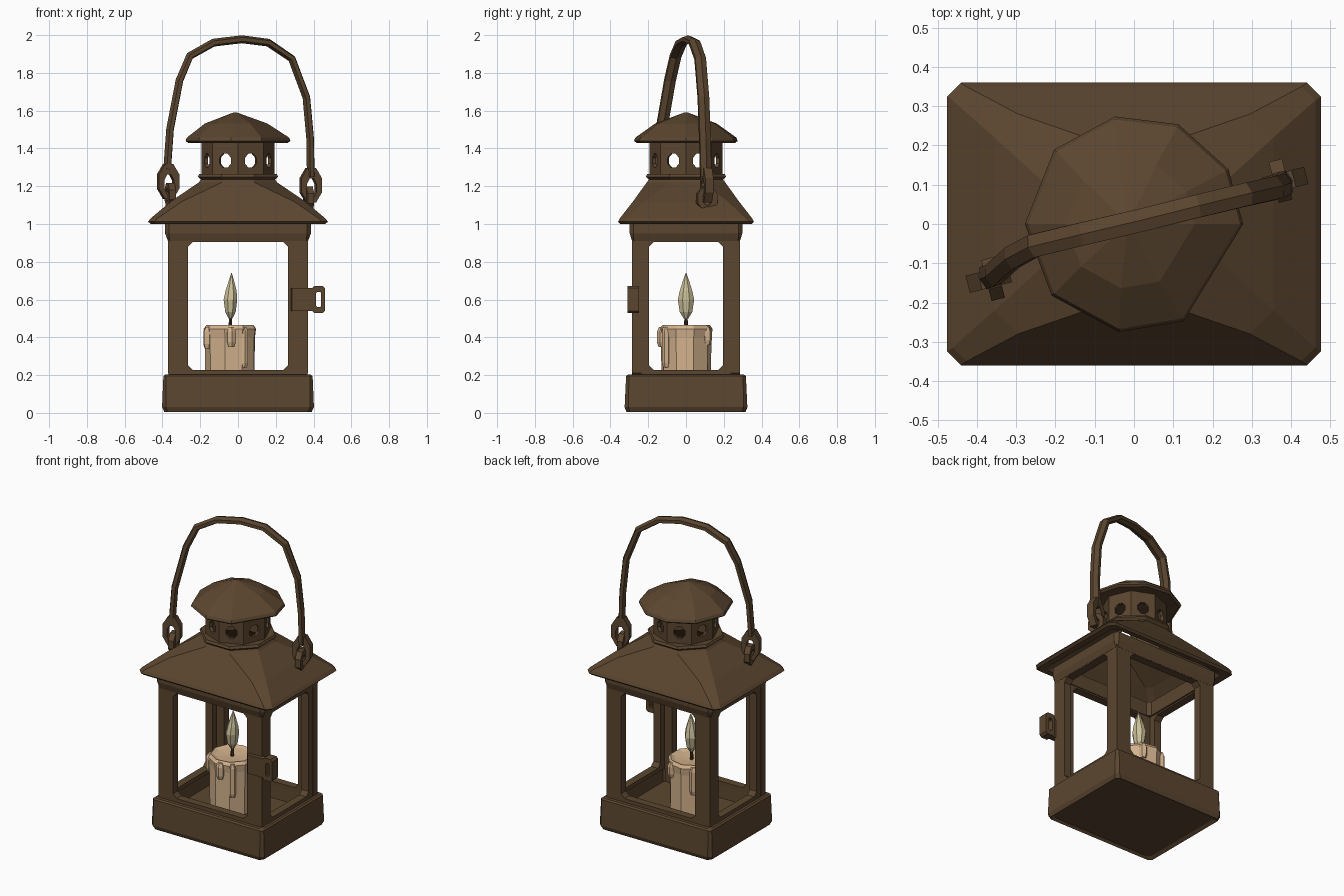
import bpy, bmesh
from math import sin, cos, pi, radians
from mathutils import Vector, Matrix

if "Cube" in bpy.data.objects:
    bpy.data.objects.remove(bpy.data.objects["Cube"])


def material(name, rgb):
    m = bpy.data.materials.new(name)
    m.diffuse_color = (*rgb, 1)
    m.use_nodes = True
    m.node_tree.nodes["Principled BSDF"].inputs["Base Color"].default_value = m.diffuse_color
    return m


METAL = material("dark_bronze", (0.105, 0.061, 0.029))
WAX = material("candle_wax", (0.66, 0.45, 0.27))
FLAME = material("pale_flame", (0.60, 0.53, 0.32))
WICK = material("wick_brown", (0.05, 0.03, 0.018))


def finish(bm, name, mat):
    bmesh.ops.recalc_face_normals(bm, faces=bm.faces)
    me = bpy.data.meshes.new(name)
    bm.to_mesh(me)
    bm.free()
    me.materials.append(mat)
    ob = bpy.data.objects.new(name, me)
    bpy.context.collection.objects.link(ob)
    return ob


def rect8(hx, hy, c):
    """Rectangle with chamfered corners, eight points."""
    return [(hx, c - hy), (hx, hy - c), (hx - c, hy), (c - hx, hy),
            (-hx, hy - c), (-hx, c - hy), (c - hx, -hy), (hx - c, -hy)]


def ell(rx, ry=None, n=8, off=-pi / 8):
    ry = rx if ry is None else ry
    return [(rx * cos(off + 2 * pi * i / n), ry * sin(off + 2 * pi * i / n)) for i in range(n)]


def at(loop, z, cx=0, cy=0):
    return [(x + cx, y + cy, z) for x, y in loop]


def loft_into(bm, rings, closed=False):
    vs = [[bm.verts.new(p) for p in r] for r in rings]
    n = len(vs[0])
    for k in range(len(vs) - (0 if closed else 1)):
        a, b = vs[k], vs[(k + 1) % len(vs)]
        for i in range(n):
            j = (i + 1) % n
            bm.faces.new((a[i], a[j], b[j], b[i]))
    if not closed:
        bm.faces.new(vs[0])
        bm.faces.new(vs[-1])


def loft(name, rings, mat, closed=False):
    bm = bmesh.new()
    loft_into(bm, rings, closed)
    return finish(bm, name, mat)


def frame_into(bm, outer, inner, depth, loc, angle=0):
    """Upright plate with a hole, turned about z."""
    m = Matrix.Translation(loc) @ Matrix.Rotation(angle, 4, 'Z')
    d = depth / 2
    rings = [[m @ Vector((u, w, v)) for u, v in loop]
             for loop, w in ((outer, -d), (outer, d), (inner, d), (inner, -d))]
    loft_into(bm, rings, True)


def shift(loop, du, dv):
    return [(u + du, v + dv) for u, v in loop]


# base tray
loft("base_tray", [at(rect8(.37, .30, .02), .018), at(rect8(.39, .315, .02), .005),
                   at(rect8(.402, .325, .02), .03), at(rect8(.395, .317, .015), .195),
                   at(rect8(.385, .307, .015), .203), at(rect8(.325, .24, .01), .203),
                   at(rect8(.32, .235, .01), .12)], METAL)

# window walls
bm = bmesh.new()
for s in (0, 1):
    frame_into(bm, rect8(.37, .4, .01), shift(rect8(.265, .339, .025), 0, -.034), .05,
               (0, (-.26, .26)[s], .6), s * pi)
    frame_into(bm, rect8(.284, .4, .01), shift(rect8(.195, .339, .025), 0, -.034), .05,
               ((-.344, .344)[s], 0, .6), pi / 2 + s * pi)
finish(bm, "window_walls", METAL)

# flared band below the roof
loft("top_band", [at(rect8(.371, .286, .01), .91), at(rect8(.386, .298, .02), .95),
                  at(rect8(.386, .298, .02), 1.005), at(rect8(.31, .23, .02), 1.005),
                  at(rect8(.31, .23, .02), .915)], METAL, True)

# hollow roof with collar
loft("roof", [at(rect8(.462, .348, .03), 1.0), at(rect8(.476, .36, .035), 1.012),
              at(rect8(.462, .35, .035), 1.03), at(rect8(.355, .28, .06), 1.12),
              at(ell(.225), 1.22), at(ell(.212), 1.235), at(ell(.23), 1.25),
              at(ell(.222), 1.265), at(ell(.165), 1.265), at(ell(.165), 1.20),
              at(rect8(.31, .23, .03), 1.1), at(rect8(.42, .315, .03), 1.003)], METAL, True)

# chimney panels with vent holes
bm = bmesh.new()
R = .192
for k in range(8):
    a = pi / 8 + k * pi / 4
    ap = R * cos(pi / 8) - .01
    frame_into(bm, rect8(R * sin(pi / 8), .095, .001), shift(ell(.036, .04), 0, -.01), .02,
               (ap * sin(a), -ap * cos(a), 1.345), a)
finish(bm, "chimney", METAL)

# chimney cap
angles = [0, 30, 66, 100, 137, 180, 221, 262, 297]


def cap(r):
    return [(r * cos(radians(a)), r * sin(radians(a))) for a in angles]


loft("chimney_cap", [at(cap(.17), 1.445), at(cap(.265), 1.43), at(cap(.278), 1.44),
                     at(cap(.27), 1.458), at(cap(.165), 1.532, -.01),
                     at(cap(.01), 1.59, -.015)], METAL)

# carrying handle
path = [Vector(p) for p in (
    (-.375, -.135, 1.29), (-.36, -.13, 1.5), (-.31, -.085, 1.76), (-.255, -.055, 1.89),
    (-.13, -.025, 1.96), (.02, .01, 1.978), (.16, .045, 1.96), (.285, .075, 1.875),
    (.362, .092, 1.67), (.382, .1, 1.45), (.385, .105, 1.25))]
wide = Vector((-.28, .96, 0))
rings = []
for i, p in enumerate(path):
    t = (path[min(i + 1, len(path) - 1)] - path[max(i - 1, 0)]).normalized()
    n = t.cross(wide).normalized()
    w = n.cross(t).normalized()
    rings.append([p + n * u + w * v for u, v in ell(.021, .034, 6, 0)])
loft("handle", rings, METAL)

# handle loops and roof eyelets
for name, x, y, z in (("left", -.37, -.14, 1.225), ("right", .385, .11, 1.205)):
    bm = bmesh.new()
    frame_into(bm, ell(.06, .1), shift(ell(.029, .055), 0, -.015), .045, (x, y, z), .25)
    finish(bm, name + "_handle_loop", METAL)
    bm = bmesh.new()
    frame_into(bm, ell(.058, .068), ell(.028, .036), .035,
               (x * .97, y, z - .07), pi / 2 + .25)
    finish(bm, name + "_roof_eyelet", METAL)

# door latch
loft("latch_plate", [at(shift(rect8(.065, .02, .005), .345, -.29), z) for z in (.54, .66)], METAL)
bm = bmesh.new()
frame_into(bm, rect8(.034, .072, .012), rect8(.013, .04, .005), .06, (.427, -.28, .6))
finish(bm, "latch_loop", METAL)

# candle with wax drips
cx = -.04
loft("candle", [at(ell(.132, n=9), .12, cx), at(ell(.136, n=9), .40, cx),
                at(ell(.142, n=9), .445, cx), at(ell(.128, n=9), .465, cx),
                at(ell(.105, n=9), .455, cx), at(ell(.03, n=9), .448, cx)], WAX)
for k, (deg, low, size) in enumerate(((205, .34, .03), (272, .35, .026), (305, .24, .022),
                                      (60, .36, .026), (130, .28, .024))):
    dx, dy = .128 * cos(radians(deg)) + cx, .128 * sin(radians(deg))
    loft("wax_drip_%d" % (k + 1), [at(ell(size * .7, n=6), low, dx, dy),
                                   at(ell(size, n=6), low + .025, dx, dy),
                                   at(ell(size, n=6), .43, dx, dy),
                                   at(ell(size * .6, n=6), .455, dx, dy)], WAX)

# wick and flame
loft("wick", [at(ell(.011, n=6), .44, cx), at(ell(.008, n=6), .53, cx)], WICK)
loft("flame", [at(ell(rx, ry, 8), z, cx + dx) for rx, ry, z, dx in (
    (.012, .014, .50, 0), (.030, .036, .535, 0), (.039, .047, .60, 0),
    (.032, .036, .645, .003), (.015, .018, .70, .005), (.002, .002, .74, .006))], FLAME)
